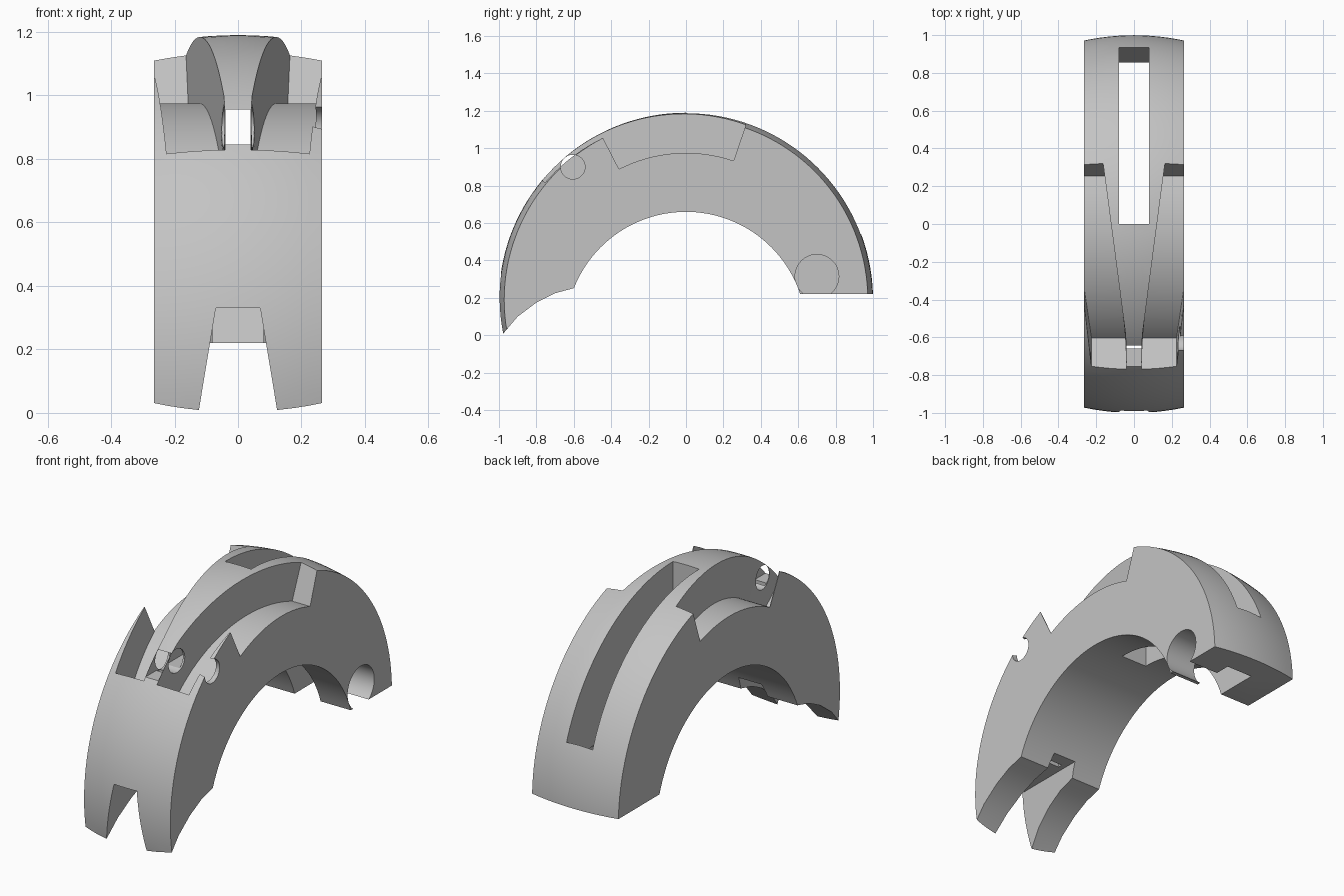
import bpy, bmesh, math

cube = bpy.data.objects.get("Cube")
if cube:
    bpy.data.objects.remove(cube, do_unlink=True)

HUB_Z = 0.19      # height of the outer rim's centre
HALF = 0.265      # half width of the arch

grey = bpy.data.materials.new("plain grey")
grey.use_nodes = True
grey.diffuse_color = (0.55, 0.55, 0.55, 1)
grey.node_tree.nodes["Principled BSDF"].inputs["Base Color"].default_value = (0.55, 0.55, 0.55, 1)


def loft(name, rings):
    """Solid skinned through matching closed rings, capped at both ends."""
    bm = bmesh.new()
    rows = [[bm.verts.new(p) for p in ring] for ring in rings]
    n = len(rows[0])
    for a, b in zip(rows, rows[1:]):
        for i in range(n):
            j = (i + 1) % n
            bm.faces.new((a[i], a[j], b[j], b[i]))
    bm.faces.new(rows[0][::-1])
    bm.faces.new(rows[-1])
    bmesh.ops.recalc_face_normals(bm, faces=bm.faces)
    mesh = bpy.data.meshes.new(name)
    bm.to_mesh(mesh)
    bm.free()
    mesh.materials.append(grey)
    obj = bpy.data.objects.new(name, mesh)
    bpy.context.collection.objects.link(obj)
    return obj


def prism_x(name, outline, lo, hi):
    return loft(name, [[(x, y, z) for y, z in outline] for x in (lo, hi)])


def circle(y, z, r, n):
    return [(y + r * math.cos(math.tau * i / n), z + r * math.sin(math.tau * i / n))
            for i in range(n)]


# Crowned wheel that the arch is cut from
rings = []
for i in range(13):
    x = HALF * (i / 6 - 1)
    r = 1 - 0.028 * (x / HALF) ** 2
    rings.append([(x, y, z) for y, z in circle(0, HUB_Z, r, 144)])
body = loft("arch_body", rings)


def cut(cutter):
    """Subtract the cutter from the body and discard it."""
    cutter.hide_render = True
    mod = body.modifiers.new("cut", "BOOLEAN")
    mod.operation = "DIFFERENCE"
    mod.solver = "EXACT"
    mod.object = cutter
    bpy.ops.object.select_all(action="DESELECT")
    body.select_set(True)
    bpy.context.view_layer.objects.active = body
    bpy.ops.object.modifier_apply(modifier=mod.name)
    bpy.data.objects.remove(cutter, do_unlink=True)


# Underside: curved front foot, inner arch, flat back foot
under = [(-1.2, -1), (-1.05, -0.12), (-0.985, 0), (-0.9, 0.1), (-0.8, 0.175), (-0.7, 0.225)]
start, end = math.radians(158.5), math.radians(18.5)
for i in range(49):
    a = start + (end - start) * i / 48
    under.append((0.644 * math.cos(a), 0.016 + 0.644 * math.sin(a)))
under += [(0.612, 0.22), (1.2, 0.22), (1.2, -1)]
cut(prism_x("underside_cutter", under, -0.5, 0.5))


# Tapering side pockets with a curved floor and radial end walls
def inner_x(y):
    return max(0.04, 0.04 + 0.1316 * (y + 0.62))


def outer_x(y):
    return 0.225 + 0.115 * (y + 0.77) if y < -0.45 else 0.35


front_a = math.atan2(0.64, -0.77)
back_a = math.atan2(0.95, 0.325)
for side in (-1, 1):
    sections = []
    for i in range(49):
        a = front_a + (back_a - front_a) * i / 48
        section = []
        for r, edge in ((0.785, inner_x), (1.05, inner_x), (1.05, outer_x), (0.785, outer_x)):
            y = r * math.cos(a)
            # the outer wall follows the angle, so it ends on one radial line
            x = outer_x(math.cos(a)) if edge is outer_x else inner_x(y)
            section.append((side * x, y, HUB_Z + r * math.sin(a)))
        sections.append(section)
    cut(loft("pocket_cutter", sections))

# Long slot through the back half, with a sloping end wall
cut(prism_x("slot_cutter", [(0, 0.1), (0, 1.4), (1.15, 1.4), (0.935, 0.545),
                            (0.85, 0.2), (0.85, 0.1)], -0.08, 0.08))

# Narrow passage under the central ridge, with a well down to the front notch
cut(prism_x("passage_cutter", [(0.03, 0.955), (-0.85, 0.955), (-0.85, 0.845),
                               (-0.66, 0.845), (-0.66, 0.28), (-0.635, 0.28),
                               (-0.635, 0.845), (0.03, 0.845)], -0.04, 0.04))

# Flared notch in the front foot
notch = [(-0.07, 0.33), (0.07, 0.33), (0.133, -0.05), (-0.133, -0.05)]
cut(loft("notch_cutter", [[(x, y, z) for x, z in notch] for y in (-1.2, -0.45)]))

# Pin holes, both entering from the left side
cut(prism_x("front_pin_cutter", circle(-0.605, 0.9, 0.065, 40), -0.2, 0.4))
cut(prism_x("back_pin_cutter", circle(0.7, 0.315, 0.117, 48), -0.06, 0.4))

bpy.ops.object.shade_smooth_by_angle(angle=math.radians(25))
